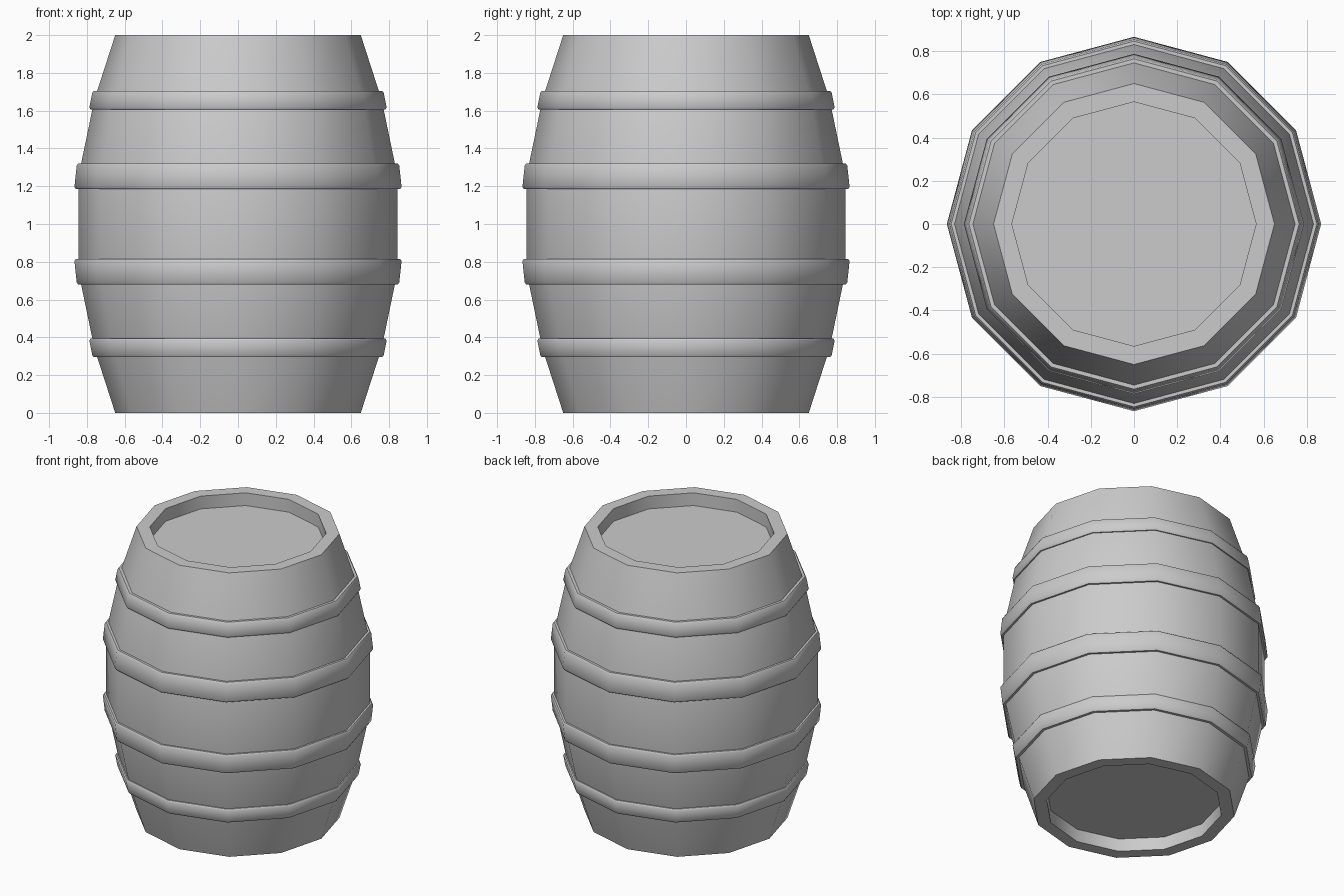
import bpy, bmesh
from math import cos, sin, pi, radians

if "Cube" in bpy.data.objects:
    bpy.data.objects.remove(bpy.data.objects["Cube"])

SIDES = 12


def lathe(name, profile, closed=False):
    """Spin a (radius, z) profile around z; open profiles get flat end caps."""
    bm = bmesh.new()
    rings = []
    for r, z in profile:
        rings.append([bm.verts.new((r * cos(2 * pi * i / SIDES),
                                    r * sin(2 * pi * i / SIDES), z))
                      for i in range(SIDES)])
    pairs = list(zip(rings, rings[1:]))
    if closed:
        pairs.append((rings[-1], rings[0]))
    for a, b in pairs:
        for i in range(SIDES):
            j = (i + 1) % SIDES
            bm.faces.new((a[i], a[j], b[j], b[i]))
    if not closed:
        bm.faces.new(rings[0][::-1])
        bm.faces.new(rings[-1])
    bmesh.ops.recalc_face_normals(bm, faces=bm.faces)
    mesh = bpy.data.meshes.new(name)
    bm.to_mesh(mesh)
    bm.free()
    obj = bpy.data.objects.new(name, mesh)
    bpy.context.collection.objects.link(obj)
    bpy.ops.object.select_all(action='DESELECT')
    obj.select_set(True)
    bpy.context.view_layer.objects.active = obj
    bpy.ops.object.shade_smooth_by_angle(angle=radians(50))
    return obj


# Barrel body with recessed lid and base
half = [(0.565, 0.09), (0.565, 0.0), (0.65, 0.0), (0.76, 0.34), (0.845, 0.75)]
lathe("barrel_body", half + [(r, 2 - z) for r, z in reversed(half)])


# Metal hoops: softened outer band, mirrored between lower and upper half
def hoop(name, z0, z1, r0, r1, inner, flip):
    e = 0.012
    prof = [(inner, z0), (r0 - 0.008, z0), (r0, z0 + e),
            (r1, z1 - e), (r1 - 0.008, z1), (inner, z1)]
    if flip:
        prof = [(r, 2 - z) for r, z in prof]
    lathe(name, prof, closed=True)


for side, flip in (("lower", False), ("upper", True)):
    hoop(side + "_end_hoop", 0.295, 0.395, 0.772, 0.787, 0.72, flip)
    hoop(side + "_middle_hoop", 0.68, 0.815, 0.854, 0.866, 0.81, flip)
